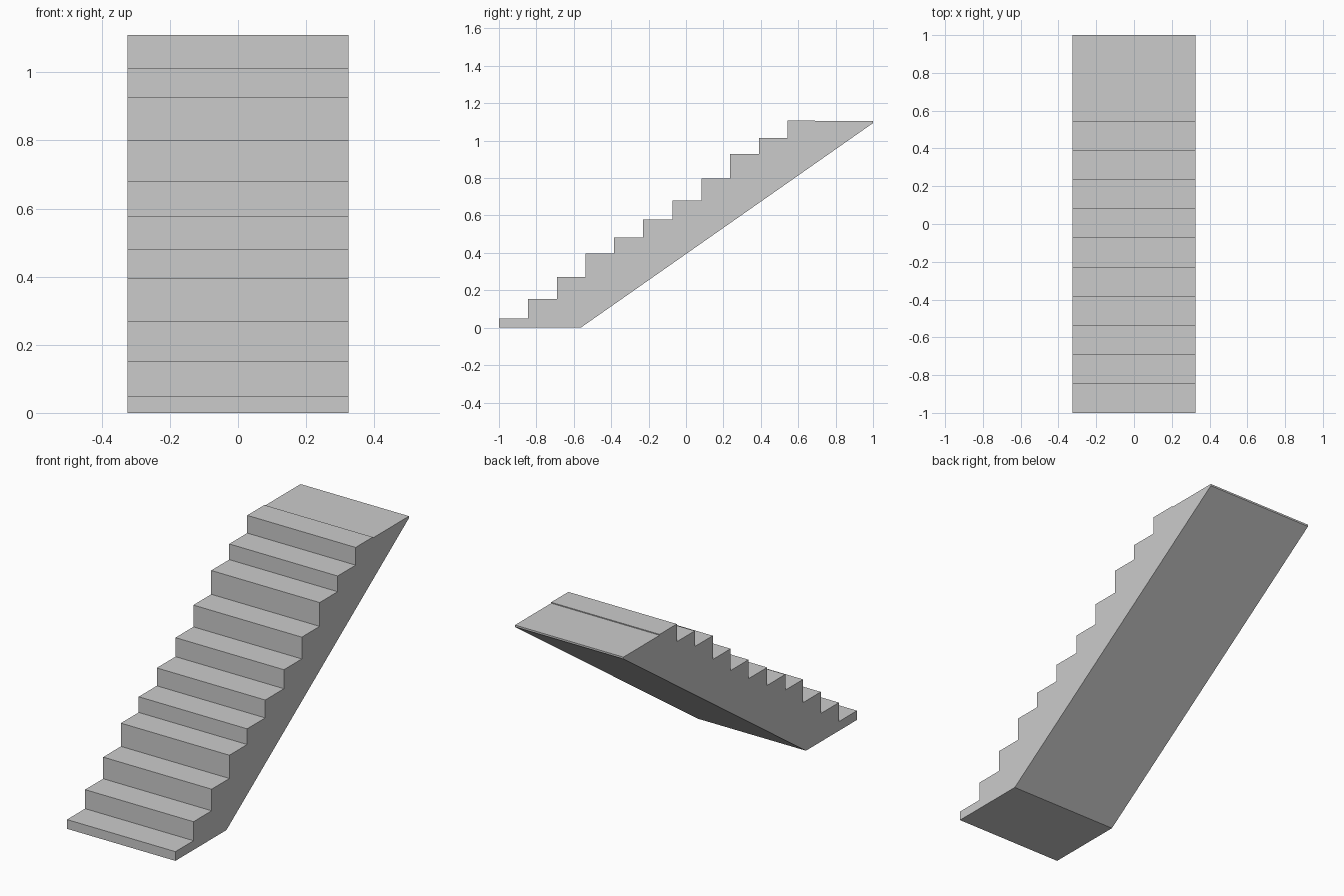
import bpy, bmesh

if "Cube" in bpy.data.objects:
    bpy.data.objects.remove(bpy.data.objects["Cube"])

HALF_WIDTH = 0.325

# Tread heights and the y position of each riser, front to back
heights = [0.05, 0.153, 0.27, 0.396, 0.481, 0.578, 0.681, 0.799, 0.928, 1.013, 1.109]
risers = [-1, -0.845, -0.69, -0.538, -0.386, -0.231, -0.071, 0.082, 0.235, 0.389, 0.543]

# Side profile: stepped top, landing, sloped underside, flat foot
profile = [(-1, 0)]
z_prev = 0
for y, z in zip(risers, heights):
    if z_prev:
        profile.append((y, z_prev))
    profile.append((y, z))
    z_prev = z
profile += [(0.69, 1.109), (0.69, 1.104), (1, 1.104), (1, 1.094), (-0.563, 0)]

# Extrude the profile across the width
bm = bmesh.new()
face = bm.faces.new([bm.verts.new((-HALF_WIDTH, y, z)) for y, z in profile])
ext = bmesh.ops.extrude_face_region(bm, geom=[face])
moved = [v for v in ext["geom"] if isinstance(v, bmesh.types.BMVert)]
bmesh.ops.translate(bm, verts=moved, vec=(2 * HALF_WIDTH, 0, 0))
bmesh.ops.recalc_face_normals(bm, faces=bm.faces)

mesh = bpy.data.meshes.new("stair_flight")
bm.to_mesh(mesh)
bm.free()
bpy.context.collection.objects.link(bpy.data.objects.new("stair_flight", mesh))
